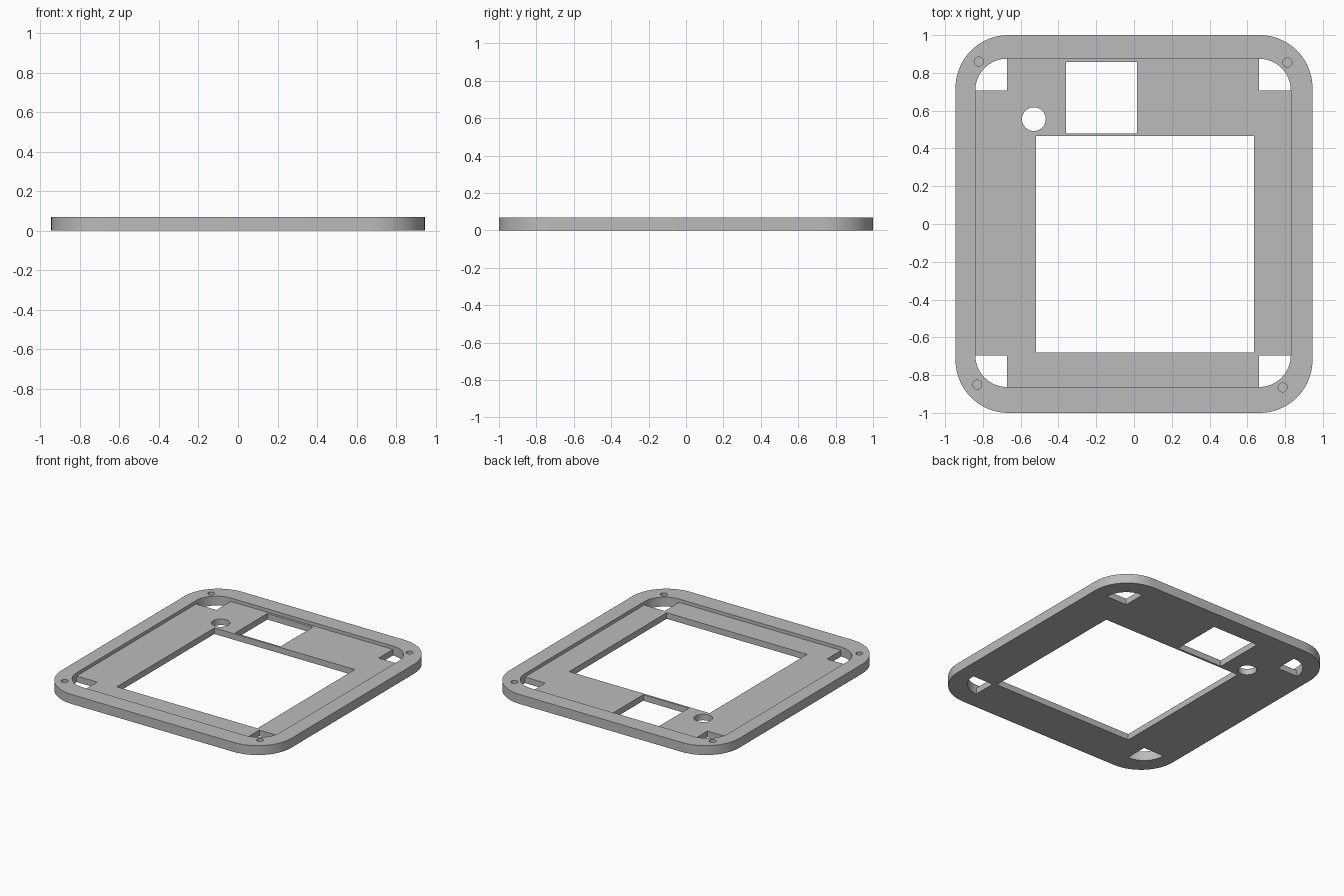
import bpy, bmesh
from math import cos, sin, pi

cube = bpy.data.objects.get("Cube")
if cube:
    bpy.data.objects.remove(cube)

HEIGHT, FLOOR = 0.07, 0.045
BELOW, ABOVE = -0.1, 0.2

grey = bpy.data.materials.new("plain grey")
grey.use_nodes = True
colour = (0.5, 0.5, 0.5, 1)
grey.diffuse_color = colour
grey.node_tree.nodes["Principled BSDF"].inputs["Base Color"].default_value = colour


def arc(cx, cy, r, start, sweep, steps):
    return [(cx + r * cos(start + sweep * i / steps),
             cy + r * sin(start + sweep * i / steps)) for i in range(steps + 1)]


def corners(x0, x1, y0, y1, r):
    """Arc centre and start angle of each corner, counter-clockwise."""
    return [(x1 - r, y1 - r, 0), (x0 + r, y1 - r, pi / 2),
            (x0 + r, y0 + r, pi), (x1 - r, y0 + r, 3 * pi / 2)]


def rounded(x0, x1, y0, y1, r):
    return [p for cx, cy, a in corners(x0, x1, y0, y1, r)
            for p in arc(cx, cy, r, a, pi / 2, 16)]


def rectangle(x0, x1, y0, y1):
    return [(x0, y0), (x1, y0), (x1, y1), (x0, y1)]


def circle(cx, cy, r):
    return arc(cx, cy, r, 0, 2 * pi, 32)[:-1]


def prism(name, outline, z0, z1):
    bm = bmesh.new()
    face = bm.faces.new([bm.verts.new((x, y, z0)) for x, y in outline])
    top = bmesh.ops.extrude_face_region(bm, geom=[face])["geom"]
    bmesh.ops.translate(bm, vec=(0, 0, z1 - z0),
                        verts=[v for v in top if isinstance(v, bmesh.types.BMVert)])
    bmesh.ops.recalc_face_normals(bm, faces=bm.faces)
    mesh = bpy.data.meshes.new(name)
    bm.to_mesh(mesh)
    bm.free()
    mesh.materials.append(grey)
    obj = bpy.data.objects.new(name, mesh)
    bpy.context.collection.objects.link(obj)
    return obj


# Rounded plate
plate = prism("cover_plate", rounded(-0.945, 0.945, -1, 1, 0.28), 0, HEIGHT)
bpy.context.view_layer.objects.active = plate
plate.select_set(True)


def cut(outline, z0=BELOW):
    cutter = prism("cutter", outline, z0, ABOVE)
    cutter.hide_render = True
    mod = plate.modifiers.new("cut", "BOOLEAN")
    mod.operation, mod.solver, mod.object = "DIFFERENCE", "EXACT", cutter
    bpy.ops.object.modifier_apply(modifier=mod.name)
    bpy.data.objects.remove(cutter)


# Quarter-round openings in the corners of the recess
recess = (-0.84, 0.83, -0.863, 0.875, 0.168)
for cx, cy, a in corners(*recess):
    cut([(cx, cy)] + arc(cx, cy, recess[-1], a, pi / 2, 16))

# Shallow recess inside the rim
cut(rounded(*recess), FLOOR)

# Large opening, small window and round hole
cut(rectangle(-0.52, 0.635, -0.68, 0.465))
cut(rectangle(-0.36, 0.015, 0.48, 0.858))
cut(circle(-0.53, 0.555, 0.063))

# Blind screw holes in the rim
for x, y in [(-0.822, 0.86), (0.812, 0.855), (-0.83, -0.85), (0.787, -0.865)]:
    cut(circle(x, y, 0.024), 0.02)

bpy.ops.object.shade_smooth_by_angle(angle=pi / 6)
